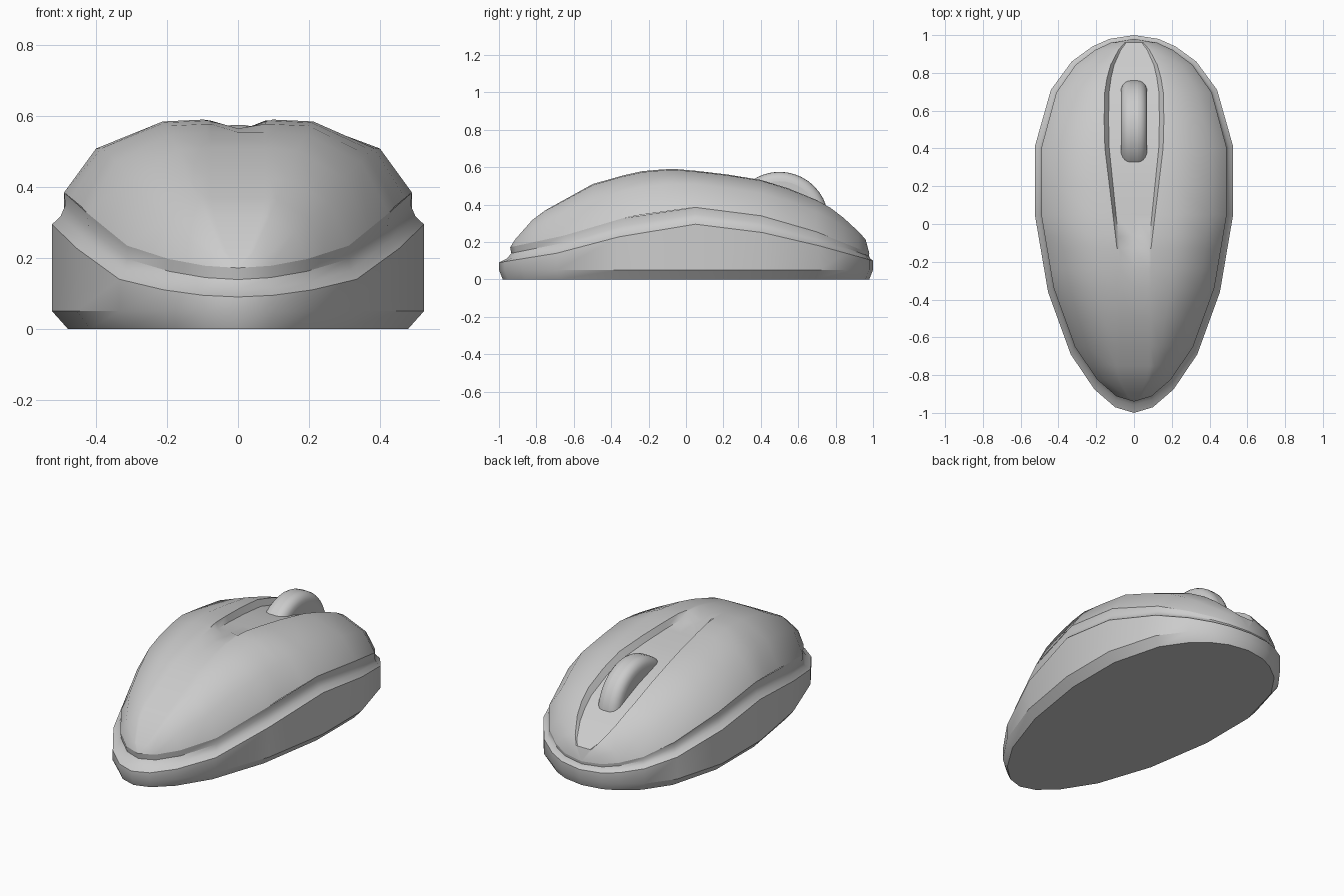
import bpy, bmesh
from math import radians, pi

if "Cube" in bpy.data.objects:
    bpy.data.objects.remove(bpy.data.objects["Cube"])

# Half outline of the body seen from above (y, x)
OUTLINE = [(-1, 0), (-.97, .1), (-.875, .21), (-.69, .335), (-.36, .455), (.05, .525),
           (.41, .525), (.71, .44), (.86, .33), (.94, .22), (.98, .13), (1, 0)]
SEAM_LOW = [(-1, .09), (-.69, .14), (-.33, .235), (.05, .295), (.41, .25), (.71, .18), (1, .10)]
SEAM_TOP = [(-1, .172), (-.69, .235), (-.33, .335), (.05, .385), (.41, .34), (.71, .255), (1, .14)]
CREST = [(-.94, .172), (-.87, .28), (-.76, .365), (-.48, .52), (-.25, .577), (-.08, .592),
         (.15, .572), (.4, .532), (.6, .47), (.75, .40), (.88, .30), (.96, .215), (.98, .14)]
CHANNEL = [(-.13, .09), (.45, .16), (.72, .155), (.9, .12), (.98, .1)]
DEPTH = [(-.3, 0), (-.13, .033), (.8, .035), (.9, .022), (.96, 0)]


def lerp(table, t):
    if t <= table[0][0]:
        return table[0][1]
    for (a, va), (b, vb) in zip(table, table[1:]):
        if t <= b:
            return va + (vb - va) * (t - a) / (b - a)
    return table[-1][1]


def inner(x, y):
    return x * .935, y * (.94 if y < 0 else .98)


def loft(name, rows, closed, cap_first=False):
    bm = bmesh.new()
    grid = [[bm.verts.new(p) for p in row] for row in rows]
    n = len(rows[0])
    for a, b in zip(grid, grid[1:]):
        for i in range(n if closed else n - 1):
            j = (i + 1) % n
            bm.faces.new((a[i], a[j], b[j], b[i]))
    if cap_first:
        bm.faces.new(grid[0])
    bmesh.ops.remove_doubles(bm, verts=bm.verts, dist=.0005)
    bmesh.ops.recalc_face_normals(bm, faces=bm.faces)
    me = bpy.data.meshes.new(name)
    bm.to_mesh(me)
    bm.free()
    ob = bpy.data.objects.new(name, me)
    bpy.context.collection.objects.link(ob)
    return ob


def smooth(ob, angle):
    bpy.ops.object.select_all(action='DESELECT')
    bpy.context.view_layer.objects.active = ob
    ob.select_set(True)
    bpy.ops.object.shade_smooth_by_angle(angle=radians(angle))


# Lower body: chamfered foot, side wall and concave seam groove
ring = [(x, y) for y, x in OUTLINE] + [(-x, y) for y, x in OUTLINE[-2:0:-1]]
rows = [[(x * .915, y * .98, 0) for x, y in ring],
        [(x, y, .05) for x, y in ring]]
for inset, rise in ((0, 0), (.7, .25), (1.1, .6), (1, 1)):
    row = []
    for x, y in ring:
        ix, iy = inner(x, y)
        lo, hi = lerp(SEAM_LOW, y), lerp(SEAM_TOP, y)
        row.append((x + (ix - x) * inset, y + (iy - y) * inset, lo + (hi - lo) * rise))
    rows.append(row)
smooth(loft("lower_body", rows, True, True), 35)

# Top shell: arched cross-sections with a sunken channel along the rear half
stations = sorted([y for y, _ in OUTLINE] + [-.8, -.53, -.25, -.138, -.07, .22, .56, .79])
rows = []
for s in stations:
    w, y = inner(lerp(OUTLINE, s), s)
    edge, top = lerp(SEAM_TOP, s), lerp(CREST, y)
    c = min(lerp(CHANNEL, y), .4 * w)
    d = lerp(DEPTH, y)
    dw = d if y > -.1 else 0
    half = [(w, edge), (.816 * w, edge + .634 * (top - edge)),
            (.45 * w, edge + .976 * (top - edge)), (c, top), (c * .85, top - dw)]
    rows.append([(x, y, z) for x, z in half] + [(0, y, top - d)]
                + [(-x, y, z) for x, z in reversed(half)])
smooth(loft("top_shell", rows, False), 38)

# Scroll wheel: rounded disc sunk into the channel
bpy.ops.mesh.primitive_cylinder_add(vertices=40, radius=.262, depth=.14,
                                    location=(0, .5, .313), rotation=(0, pi / 2, 0))
wheel = bpy.context.object
wheel.name = "scroll_wheel"
bev = wheel.modifiers.new("rounding", 'BEVEL')
bev.width, bev.segments = .05, 5
bev.limit_method, bev.angle_limit = 'ANGLE', radians(40)
smooth(wheel, 60)
